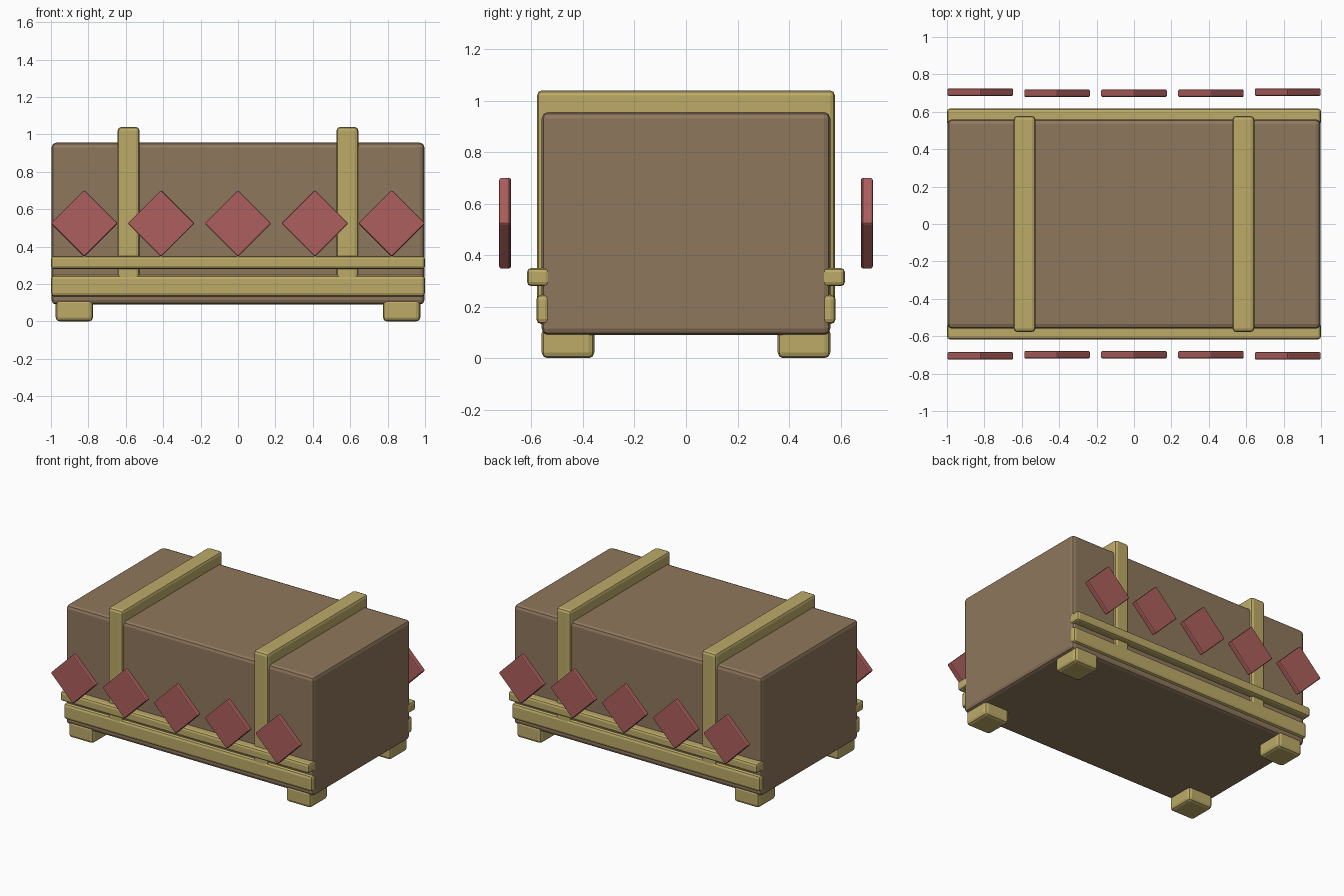
import bpy
from math import radians

cube = bpy.data.objects.get("Cube")
if cube:
    bpy.data.objects.remove(cube, do_unlink=True)


def linear(c):
    c /= 255
    return c / 12.92 if c <= 0.04045 else ((c + 0.055) / 1.055) ** 2.4


def material(name, *rgb):
    mat = bpy.data.materials.new(name)
    mat.use_nodes = True
    color = [linear(c) for c in rgb] + [1]
    mat.diffuse_color = color
    mat.node_tree.nodes["Principled BSDF"].inputs["Base Color"].default_value = color
    return mat


brown = material("brown_wood", 143, 119, 93)
gold = material("pale_gold", 189, 171, 104)
red = material("dusty_red", 172, 95, 93)


def box(name, center, size, mat, bevel, turn=0):
    """Bevelled box, optionally turned about the y axis."""
    bpy.ops.mesh.primitive_cube_add(size=1, location=center)
    ob = bpy.context.object
    ob.name = ob.data.name = name
    ob.scale = size
    bpy.ops.object.transform_apply(location=False, rotation=False, scale=True)
    ob.rotation_euler.y = turn
    ob.data.materials.append(mat)
    mod = ob.modifiers.new("Bevel", "BEVEL")
    mod.width = bevel
    mod.segments = 2
    return ob


# Main chest
box("chest_body", (0, 0, 0.523), (1.994, 1.12, 0.866), brown, 0.025)

# Straps over the top and down both long sides
for side, x in (("right", -0.585), ("left", 0.585)):
    box(side + "_strap", (x, 0, 0.595), (0.117, 1.156, 0.89), gold, 0.02)

for end, s in (("front", -1), ("back", 1)):
    # Long rails
    box(end + "_lower_rail", (0, s * 0.554, 0.19), (2, 0.054, 0.115), gold, 0.02)
    box(end + "_upper_rail", (0, s * 0.573, 0.315), (2, 0.088, 0.07), gold, 0.016)

    # Corner feet
    for side, x in (("right", -0.875), ("left", 0.875)):
        box(f"{end}_{side}_foot", (x, s * 0.458, 0.06), (0.2, 0.204, 0.12), gold, 0.022)

    # Row of floating diamonds, the outer two slightly further out
    for i in range(-2, 3):
        y = 0.705 if abs(i) == 2 else 0.699
        box(f"{end}_diamond_{i + 3}", (i * 0.411, s * y, 0.524),
            (0.252, 0.04, 0.252), red, 0.007, radians(45))
